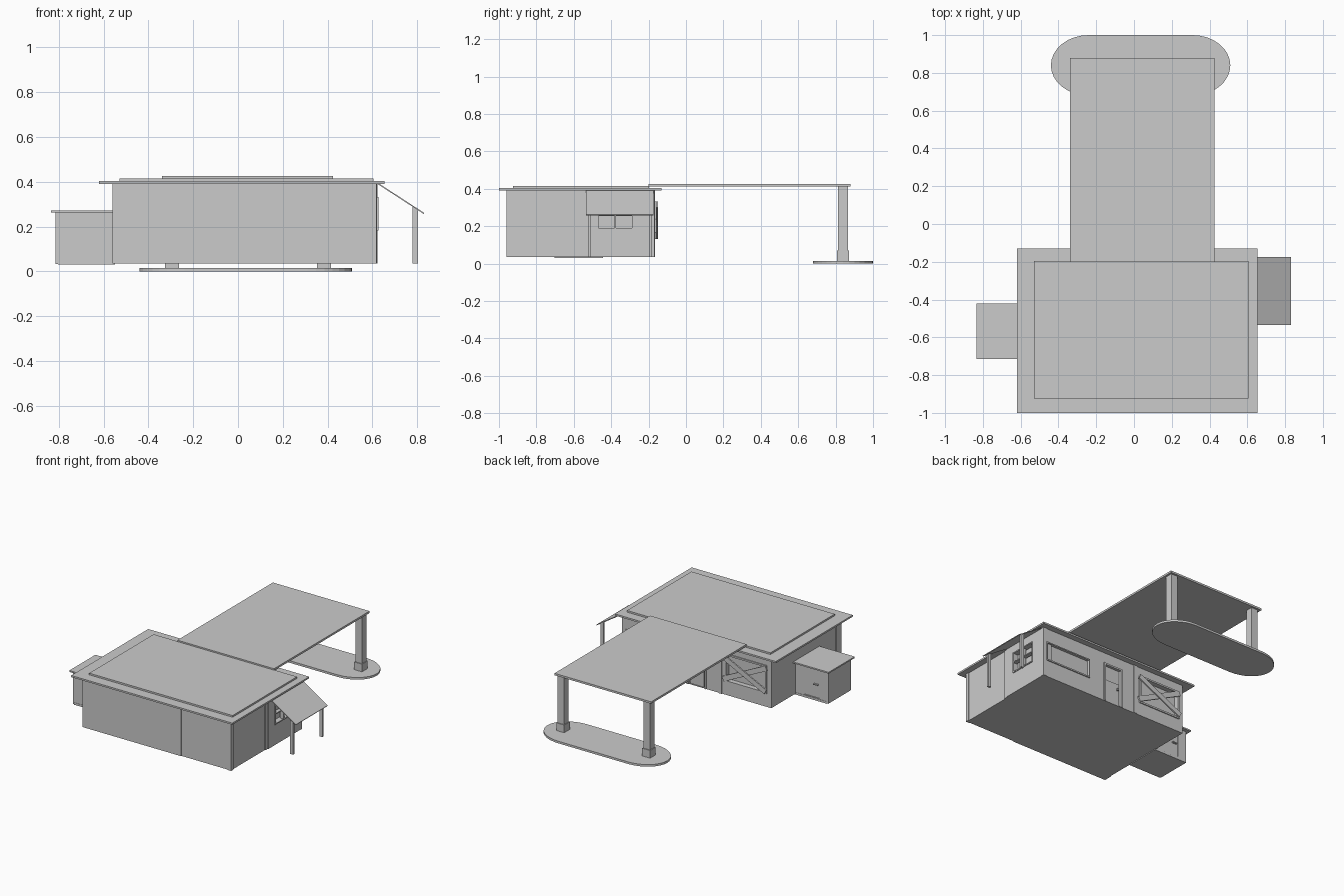
import bpy, math
from mathutils import Vector


def box(name, x0, x1, y0, y1, z0, z1):
    v = [(x, y, z) for x in (x0, x1) for y in (y0, y1) for z in (z0, z1)]
    f = [(0, 1, 3, 2), (4, 6, 7, 5), (0, 4, 5, 1), (2, 3, 7, 6), (0, 2, 6, 4), (1, 5, 7, 3)]
    me = bpy.data.meshes.new(name)
    me.from_pydata(v, [], f)
    ob = bpy.data.objects.new(name, me)
    bpy.context.collection.objects.link(ob)
    return ob


def prism(name, pts, vec):
    # extrude a planar outline along vec
    n = len(pts)
    v = [Vector(p) for p in pts] + [Vector(p) + Vector(vec) for p in pts]
    f = [tuple(range(n))[::-1], tuple(range(n, 2 * n))]
    f += [(i, (i + 1) % n, n + (i + 1) % n, n + i) for i in range(n)]
    me = bpy.data.meshes.new(name)
    me.from_pydata(v, [], f)
    ob = bpy.data.objects.new(name, me)
    bpy.context.collection.objects.link(ob)
    return ob


def cut(targets, name, *dims):
    c = box(name, *dims)
    c.hide_render = True
    c.display_type = 'WIRE'
    for t in targets:
        m = t.modifiers.new(name, 'BOOLEAN')
        m.operation, m.object, m.solver = 'DIFFERENCE', c, 'EXACT'


def back_frame(name, x0, x1, z0, z1, y=-0.17, w=0.012):
    # rectangular trim on the back wall
    a, b = y - 0.004, y + 0.005
    box(name + "_left", x0 - w, x0, a, b, z0, z1)
    box(name + "_right", x1, x1 + w, a, b, z0, z1)
    box(name + "_top", x0 - w, x1 + w, a, b, z1, z1 + w)


# Main building and its slightly raised wall sections
body = box("building", -0.555, 0.612, -0.955, -0.172, 0.035, 0.393)
box("front_wall_panel", -0.56, 0.22, -0.96, -0.90, 0.035, 0.393)
side = box("side_wall_panel", 0.55, 0.622, -0.545, -0.175, 0.035, 0.393)
box("side_wall_pilaster", 0.58, 0.618, -0.572, -0.545, 0.035, 0.393)
box("front_corner_post", 0.59, 0.618, -0.96, -0.935, 0.035, 0.393)
box("back_corner_post", 0.598, 0.624, -0.19, -0.168, 0.035, 0.393)
box("back_wall_pilaster", -0.165, -0.14, -0.2, -0.166, 0.035, 0.393)

# Wall openings
cut([body, side], "side_window_cutter", 0.59, 0.7, -0.468, -0.288, 0.19, 0.325)
cut([body], "shop_window_cutter", 0.24, 0.59, -0.185, -0.1, 0.165, 0.285)
cut([body], "door_cutter", -0.03, 0.1, -0.185, -0.1, 0.04, 0.305)
cut([body], "boarded_window_cutter", -0.51, -0.2, -0.2, -0.1, 0.14, 0.32)

# Side window trim
for n, a, b, c, d in (("sill", -0.475, -0.281, 0.182, 0.19), ("head", -0.475, -0.281, 0.325, 0.333),
                      ("mullion", -0.383, -0.373, 0.19, 0.325), ("jamb_front", -0.475, -0.468, 0.19, 0.325),
                      ("jamb_back", -0.288, -0.281, 0.19, 0.325), ("crossbar", -0.468, -0.288, 0.255, 0.262)):
    box("side_window_" + n, 0.6, 0.628, a, b, c, d)

# Back trim, door leaf
back_frame("shop_window_trim", 0.24, 0.59, 0.165, 0.285, w=0.008)
box("shop_window_sill", 0.232, 0.598, -0.18, -0.165, 0.155, 0.165)
back_frame("door_trim", -0.03, 0.1, 0.035, 0.305)
box("door_lower_panel", -0.02, 0.09, -0.19, -0.177, 0.04, 0.2)
box("door_handle", -0.01, 0.0, -0.18, -0.165, 0.15, 0.165)
back_frame("boarded_window_trim", -0.51, -0.2, 0.14, 0.32)
box("boarded_window_sill", -0.522, -0.188, -0.18, -0.165, 0.128, 0.14)

# Crossed boards nailed over the window
for i, s in enumerate((1, -1)):
    p = box("window_board_%d" % i, -0.19, 0.19, -0.005, 0.005, -0.018, 0.018)
    p.location = (-0.35, -0.164 + 0.008 * i, 0.232)
    p.rotation_euler = (0, s * math.radians(26), 0)

# Stepped roof
box("roof_overhang", -0.62, 0.655, -1.0, -0.13, 0.391, 0.403)
box("roof_upper", -0.53, 0.605, -0.925, -0.197, 0.403, 0.415)

# Canopy with two columns on an oval island
box("canopy", -0.34, 0.425, -0.2, 0.88, 0.411, 0.425)
for side_name, x in (("left", -0.295), ("right", 0.385)):
    box(side_name + "_column", x - 0.026, x + 0.026, 0.814, 0.866, 0.06, 0.412)
    box(side_name + "_column_base", x - 0.031, x + 0.031, 0.808, 0.872, 0.014, 0.07)
pts = []
for cx, start in ((0.31, -90), (-0.24, 90)):
    for k in range(17):
        t = math.radians(start + k * 180 / 16)
        pts.append((cx + 0.2 * math.cos(t), 0.84 + 0.16 * math.sin(t), 0))
prism("island", pts, (0, 0, 0.015))

# Sloped awning and posts
prism("awning", [(0.622, -0.535, 0.391), (0.83, -0.535, 0.256), (0.832, -0.535, 0.261), (0.624, -0.535, 0.396)],
      (0, 0.36, 0))
for n, y in (("front", -0.525), ("back", -0.195)):
    prism(n + "_awning_post", [(0.78, y, 0.035), (0.804, y, 0.035), (0.804, y, 0.274), (0.78, y, 0.289)],
          (0, 0.014, 0))

# Side shed
shed = box("shed", -0.815, -0.55, -0.7, -0.445, 0.032, 0.264)
box("shed_floor", -0.805, -0.55, -0.702, -0.443, 0.03, 0.045)
box("shed_roof", -0.835, -0.555, -0.715, -0.42, 0.262, 0.272)
cut([shed], "shed_door_cutter", -0.745, -0.625, -0.45, -0.4, 0.05, 0.225)
box("shed_door_handle", -0.735, -0.7, -0.452, -0.438, 0.14, 0.148)
